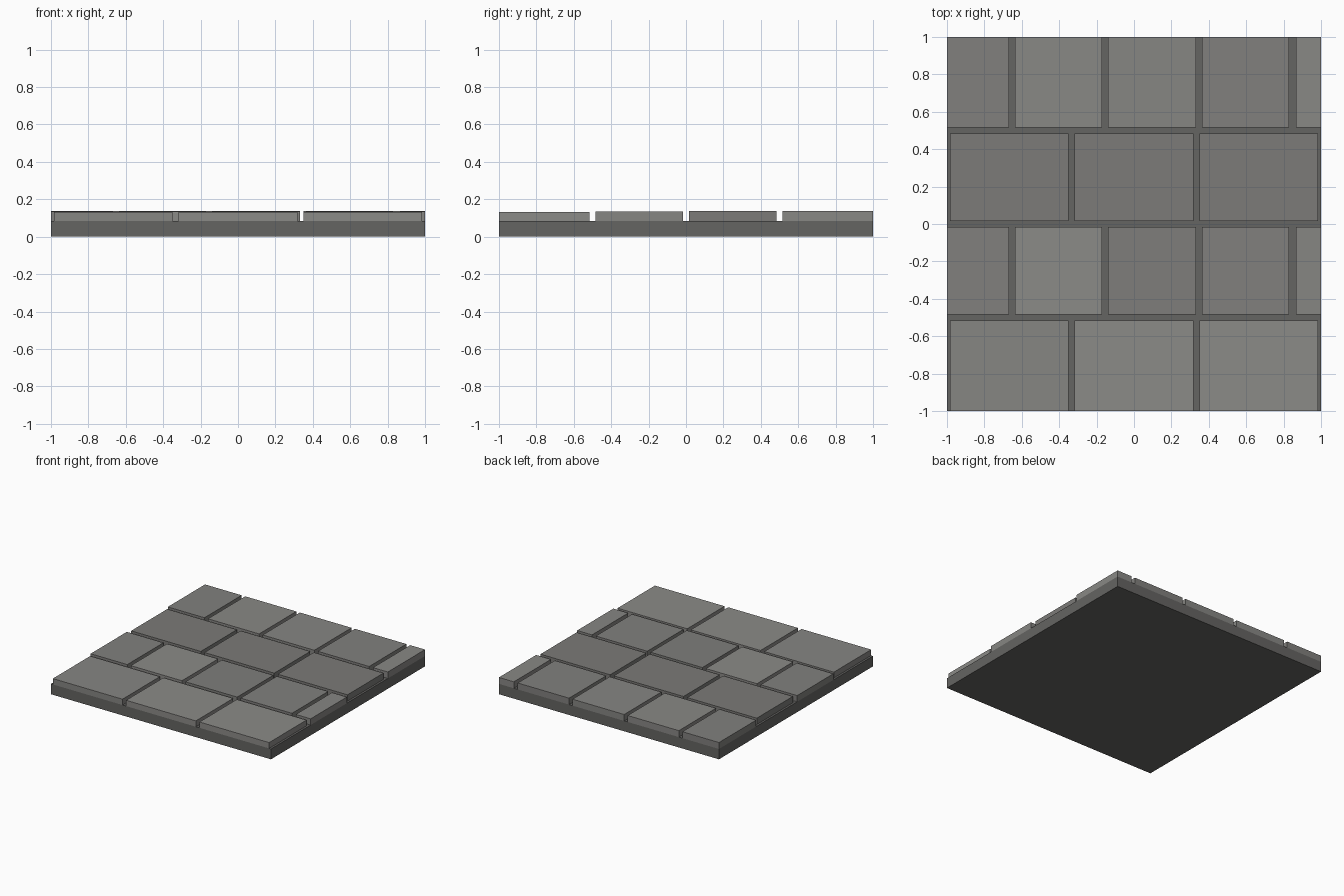
import bpy

if "Cube" in bpy.data.objects:
    bpy.data.objects.remove(bpy.data.objects["Cube"])

BASE_TOP = 0.085


def grey(name, v):
    mat = bpy.data.materials.get(name) or bpy.data.materials.new(name)
    mat.diffuse_color = (v, v * 0.985, v * 0.94, 1)
    mat.use_nodes = True
    mat.node_tree.nodes["Principled BSDF"].inputs["Base Color"].default_value = mat.diffuse_color
    return mat


def box(name, x0, x1, y0, y1, z0, z1, mat):
    bpy.ops.mesh.primitive_cube_add(size=1)
    ob = bpy.context.object
    ob.name = name
    for v in ob.data.vertices:
        v.co = (x1 if v.co.x > 0 else x0,
                y1 if v.co.y > 0 else y0,
                z1 if v.co.z > 0 else z0)
    ob.data.materials.append(mat)
    return ob


# Mortar bed
box("mortar_bed", -1, 1, -1, 1, 0, BASE_TOP, grey("mortar", 0.13))

# Stone spans along x for the two alternating courses
wide = [(-0.983, -0.35), (-0.317, 0.317), (0.35, 0.983)]
narrow = [(-1, -0.667), (-0.635, -0.17), (-0.138, 0.332), (0.363, 0.83), (0.865, 1)]

# Courses: y range, spans, top height, shade of each stone
courses = [
    (-1, -0.515, wide, 0.133, (0.24, 0.26, 0.26)),
    (-0.485, -0.015, narrow, 0.136, (0.22, 0.26, 0.21, 0.22, 0.24)),
    (0.017, 0.485, wide, 0.137, (0.20, 0.20, 0.20)),
    (0.517, 1, narrow, 0.138, (0.22, 0.25, 0.24, 0.22, 0.25)),
]

# Paving stones
for r, (y0, y1, spans, top, shades) in enumerate(courses, 1):
    for c, ((x0, x1), s) in enumerate(zip(spans, shades), 1):
        box(f"stone_{r}_{c}", x0, x1, y0, y1, BASE_TOP, top,
            grey(f"stone_grey_{int(s * 100)}", s))
